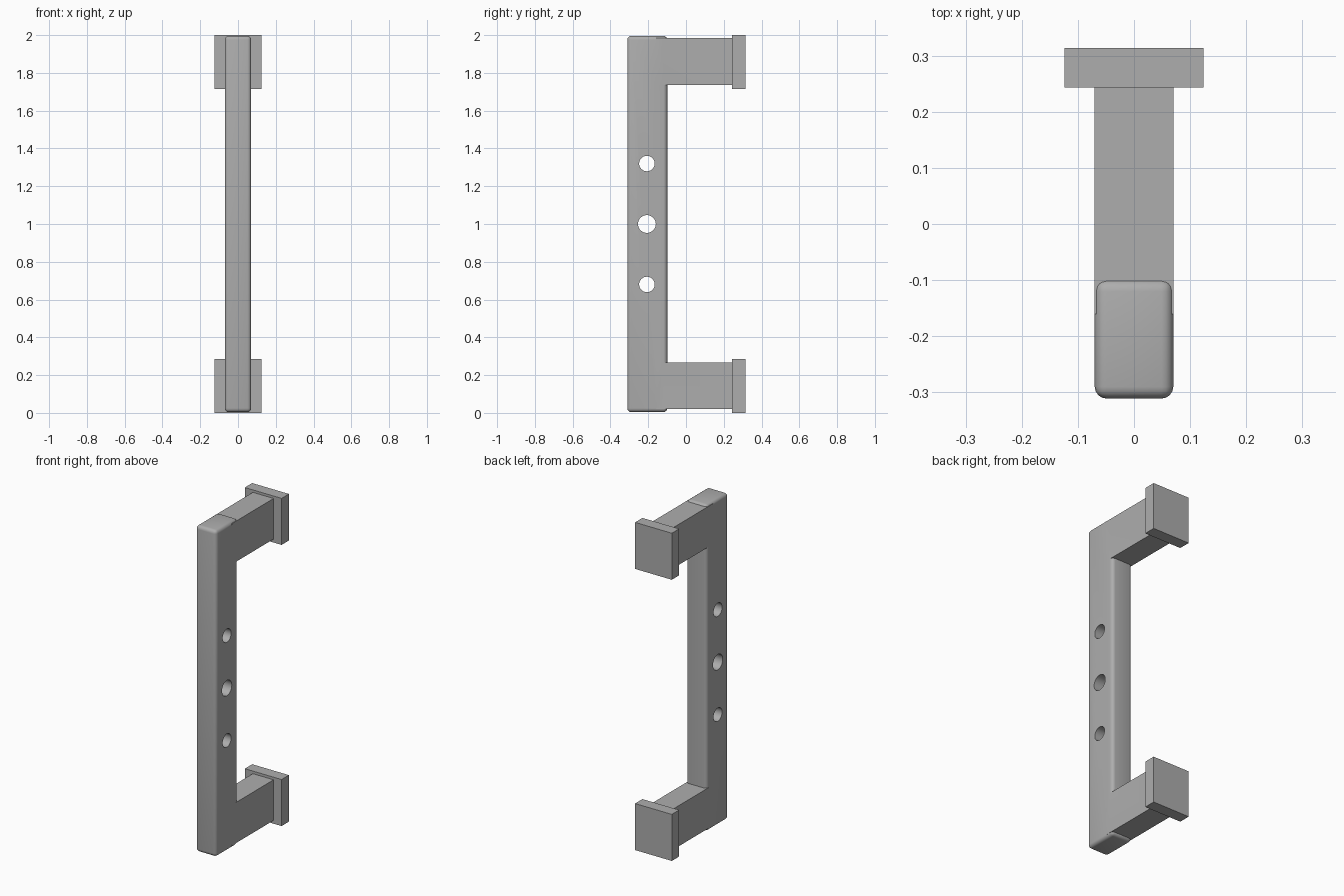
import bpy
import math

if "Cube" in bpy.data.objects:
    bpy.data.objects.remove(bpy.data.objects["Cube"])

grey = bpy.data.materials.new("satin_grey")
grey.diffuse_color = (0.42, 0.42, 0.42, 1)
grey.use_nodes = True
grey.node_tree.nodes["Principled BSDF"].inputs["Base Color"].default_value = grey.diffuse_color


def box(name, x, y, z):
    """Box from (min, max) pairs on each axis."""
    bpy.ops.mesh.primitive_cube_add(size=1)
    ob = bpy.context.object
    ob.name = name
    ob.location = [(a + b) / 2 for a, b in (x, y, z)]
    ob.scale = [b - a for a, b in (x, y, z)]
    bpy.ops.object.transform_apply(location=True, rotation=True, scale=True)
    ob.data.materials.append(grey)
    return ob


def apply(ob, mod):
    bpy.context.view_layer.objects.active = ob
    bpy.ops.object.modifier_apply(modifier=mod.name)


def boolean(ob, other, operation):
    mod = ob.modifiers.new("boolean", 'BOOLEAN')
    mod.operation = operation
    mod.solver = 'EXACT'
    mod.object = other
    apply(ob, mod)
    bpy.data.objects.remove(other, do_unlink=True)


# Rounded grip bar
grip = box("grip_bar", (-0.07, 0.07), (-0.311, -0.099), (0.004, 1.996))
bevel = grip.modifiers.new("bevel", 'BEVEL')
bevel.width = 0.021
bevel.segments = 4
apply(grip, bevel)

# Two arms flush with the sides of the grip
for z in ((0.02, 0.268), (1.737, 1.985)):
    boolean(grip, box("arm", (-0.07, 0.07), (-0.16, 0.25), z), 'UNION')

# Three cross holes, the middle one slightly larger
for z, r in ((0.68, 0.041), (1.0, 0.047), (1.32, 0.041)):
    bpy.ops.mesh.primitive_cylinder_add(vertices=40, radius=r, depth=0.4,
                                        location=(0, -0.207, z),
                                        rotation=(0, math.pi / 2, 0))
    hole = bpy.context.object
    hole.data.materials.append(grey)
    boolean(grip, hole, 'DIFFERENCE')

bpy.ops.object.select_all(action='DESELECT')
grip.select_set(True)
bpy.context.view_layer.objects.active = grip
bpy.ops.object.shade_smooth_by_angle(angle=math.radians(30))

# Mounting plates at the back
for name, z in (("lower_mount_plate", (0.0, 0.284)),
                ("upper_mount_plate", (1.716, 2.0))):
    box(name, (-0.124, 0.124), (0.243, 0.314), z)
